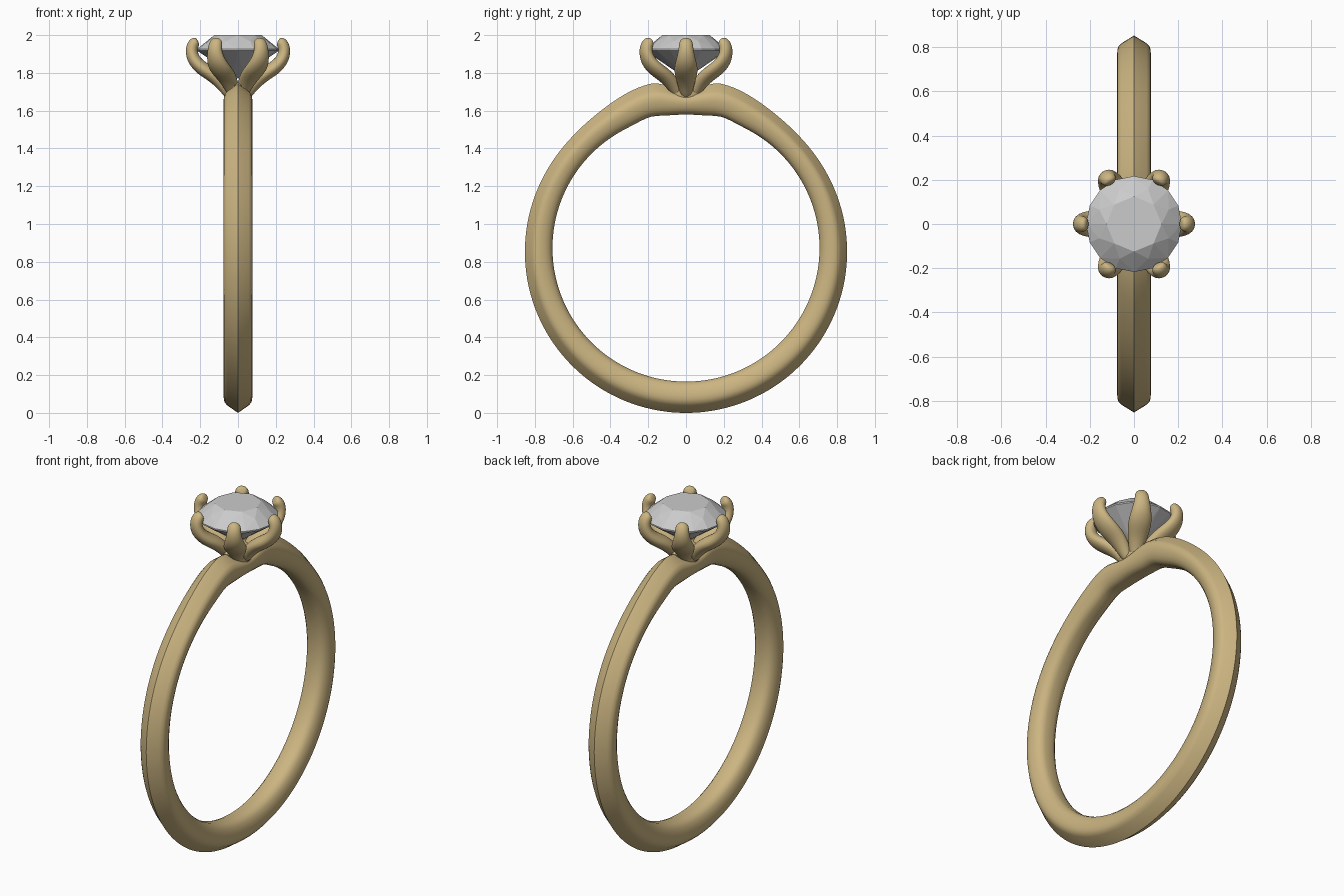
import bpy, bmesh
from math import sin, cos, pi, exp, radians
from mathutils import Vector

if "Cube" in bpy.data.objects:
    bpy.data.objects.remove(bpy.data.objects["Cube"])


def material(name, rgb):
    m = bpy.data.materials.new(name)
    m.diffuse_color = (*rgb, 1)
    m.use_nodes = True
    m.node_tree.nodes["Principled BSDF"].inputs["Base Color"].default_value = m.diffuse_color
    return m


gold = material("gold", (0.60, 0.46, 0.22))


def finish(name, bm, mat=None, smooth=None):
    bmesh.ops.recalc_face_normals(bm, faces=bm.faces[:])
    me = bpy.data.meshes.new(name)
    bm.to_mesh(me)
    bm.free()
    ob = bpy.data.objects.new(name, me)
    bpy.context.collection.objects.link(ob)
    if mat:
        me.materials.append(mat)
    if smooth:
        bpy.ops.object.select_all(action='DESELECT')
        ob.select_set(True)
        bpy.context.view_layer.objects.active = ob
        bpy.ops.object.shade_smooth_by_angle(angle=radians(smooth))
    return ob


def loft(rings, closed=False):
    """Skin a list of point rings; open lofts get end caps."""
    bm = bmesh.new()
    vs = [[bm.verts.new(p) for p in ring] for ring in rings]
    n, k = len(vs), len(vs[0])
    for i in range(n if closed else n - 1):
        a, b = vs[i], vs[(i + 1) % n]
        for j in range(k):
            bm.faces.new((a[j], a[(j + 1) % k], b[(j + 1) % k], b[j]))
    if not closed:
        bm.faces.new(vs[0])
        bm.faces.new(vs[-1])
    return bm


# Band: knife-edge section (x, share of the way from inner to outer curve)
half = [(0.025, 0.0), (0.045, 0.045), (0.06, 0.14), (0.07, 0.28), (0.076, 0.45),
        (0.075, 0.58), (0.069, 0.68), (0.057, 0.76)]
section = half + [(0, 1.0)] + [(-x, t) for x, t in reversed(half)]


def inner(a):
    y, z = 0.707 * sin(a), 0.8725 + 0.707 * cos(a)
    if z > 1:
        z += 0.013 * exp(-((abs(y) - 0.19) / 0.07) ** 2)
    return Vector((0, y, z))


def outer(a):
    y, z = 0.853 * sin(a), 0.853 + 0.853 * cos(a)
    if z > 1:  # raised shoulders beside the setting
        d = abs(y) - 0.19
        z += 0.057 * exp(-(d / (0.27 if d > 0 else 0.12)) ** 2)
    return Vector((0, y, z))


rings = []
for i in range(144):
    a = 2 * pi * i / 144
    p, q = inner(a), outer(a)
    rings.append([p.lerp(q, t) + Vector((x, 0, 0)) for x, t in section])
finish("band", loft(rings, True), gold, 40)

# Seat: flared core joining the prongs to the band
seat = [(0.05, 1.61), (0.07, 1.65), (0.068, 1.70), (0.075, 1.735), (0.06, 1.755)]
bm = loft([[(r * cos(2 * pi * j / 32), 1.5 * r * sin(2 * pi * j / 32), z)
            for j in range(32)] for r, z in seat])
finish("seat", bm, gold, 50)

# Prongs: (radius, height, half thickness, half width) along each claw
claw = [(0.03, 1.665, 0.028, 0.025), (0.065, 1.725, 0.036, 0.040),
        (0.125, 1.785, 0.038, 0.058), (0.19, 1.822, 0.038, 0.064),
        (0.236, 1.868, 0.035, 0.052), (0.248, 1.918, 0.033, 0.040),
        (0.238, 1.952, 0.032, 0.037), (0.222, 1.968, 0.027, 0.032),
        (0.213, 1.972, 0.014, 0.017)]
for k in range(6):
    ang = k * pi / 3
    out, side, up = Vector((cos(ang), sin(ang), 0)), Vector((-sin(ang), cos(ang), 0)), Vector((0, 0, 1))
    rings = []
    for i, (r, z, th, w) in enumerate(claw):
        p, q = claw[max(i - 1, 0)], claw[min(i + 1, len(claw) - 1)]
        t = Vector((q[0] - p[0], q[1] - p[1])).normalized()
        nrm = out * t.y - up * t.x
        rings.append([out * r + up * z + nrm * (1.06 * th * cos(2 * pi * j / 10))
                      + side * (1.06 * w * sin(2 * pi * j / 10)) for j in range(10)])
    ob = finish(f"prong_{k + 1}", loft(rings), gold, 80)
    sub = ob.modifiers.new("round", 'SUBSURF')
    sub.levels = sub.render_levels = 2

# Stone: round brilliant cut, the hull of its facet corners
bm = bmesh.new()
step = pi / 8
for count, r, z, shift in [(8, 0.125, 2.0, 0), (8, 0.17, 1.968, step),
                           (16, 0.217, 1.926, 0), (16, 0.217, 1.918, 0),
                           (8, 0.06, 1.808, step)]:
    for j in range(count):
        a = 2 * pi * j / count + shift
        bm.verts.new((r * cos(a), r * sin(a), z))
bm.verts.new((0, 0, 1.77))
bmesh.ops.convex_hull(bm, input=bm.verts[:])
bmesh.ops.dissolve_limit(bm, angle_limit=radians(0.5), verts=bm.verts[:], edges=bm.edges[:])
finish("stone", bm)
